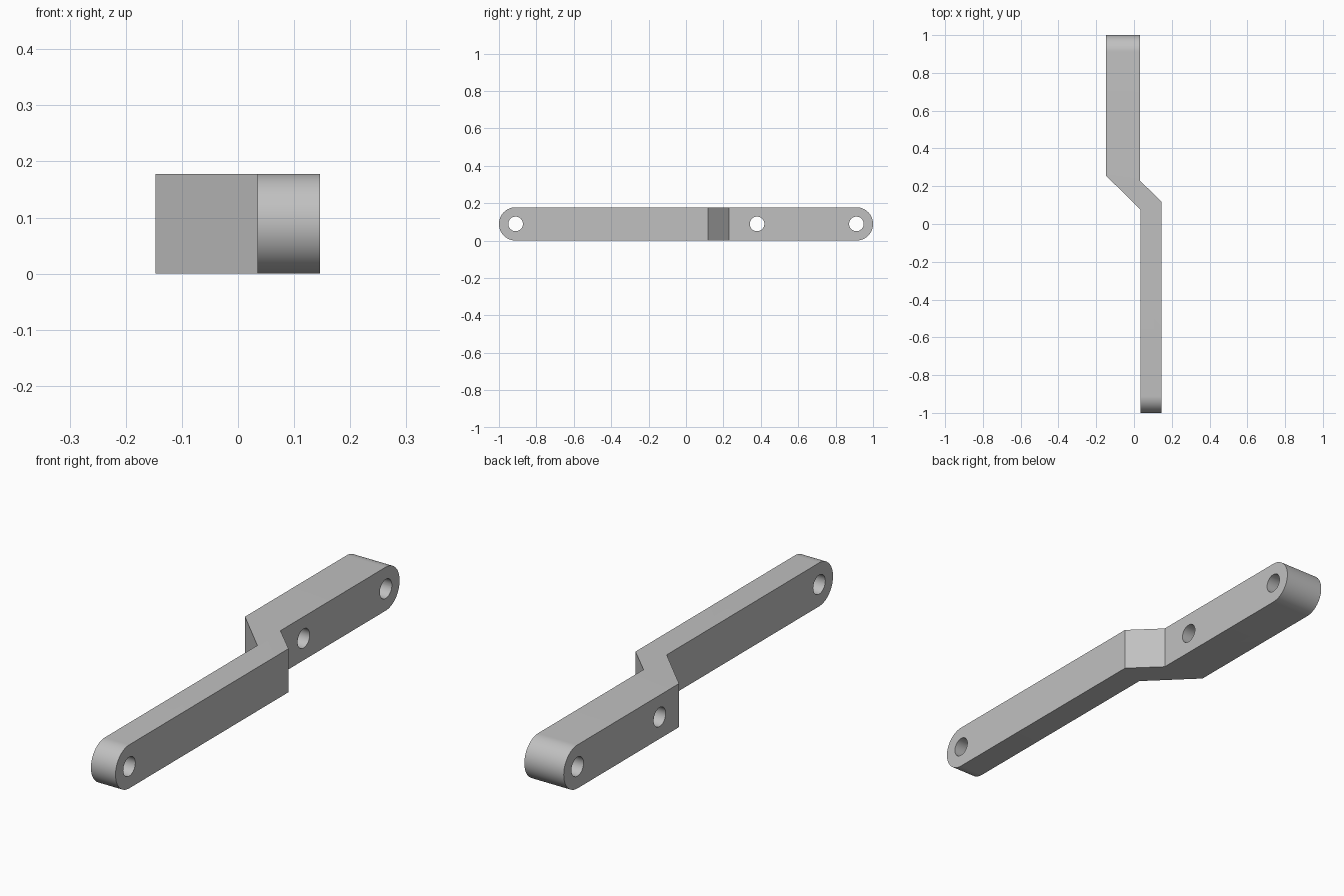
import bpy, bmesh
from math import sin, cos, pi
from mathutils import Vector

cube = bpy.data.objects.get("Cube")
if cube:
    bpy.data.objects.remove(cube, do_unlink=True)

RADIUS = 0.089          # half the bar height, also the end rounding
HOLE_RADIUS = 0.039
HOLES_Y = (-0.911, 0.38, 0.911)

grey = bpy.data.materials.new("plain grey")
grey.use_nodes = True
colour = (0.53, 0.53, 0.53, 1)
grey.diffuse_color = colour
grey.node_tree.nodes["Principled BSDF"].inputs["Base Color"].default_value = colour


def prism(name, points, direction):
    """Extrude a closed outline along a direction."""
    bm = bmesh.new()
    face = bm.faces.new([bm.verts.new(p) for p in points])
    out = bmesh.ops.extrude_face_region(bm, geom=[face])["geom"]
    verts = [g for g in out if isinstance(g, bmesh.types.BMVert)]
    bmesh.ops.translate(bm, verts=verts, vec=Vector(direction))
    bmesh.ops.recalc_face_normals(bm, faces=bm.faces)
    mesh = bpy.data.meshes.new(name)
    bm.to_mesh(mesh)
    bm.free()
    mesh.materials.append(grey)
    obj = bpy.data.objects.new(name, mesh)
    bpy.context.collection.objects.link(obj)
    return obj


def arc(y, radius, start, sweep, steps):
    """Points of an arc in the side plane, beside the bar."""
    angles = [start + sweep * i / steps for i in range(steps + 1)]
    return [(-0.5, y + radius * cos(a), RADIUS + radius * sin(a)) for a in angles]


def cut(target, cutter, operation):
    mod = target.modifiers.new("cut", "BOOLEAN")
    mod.operation = operation
    mod.solver = "EXACT"
    mod.object = cutter
    bpy.context.view_layer.objects.active = target
    bpy.ops.object.modifier_apply(modifier=mod.name)
    bpy.data.objects.remove(cutter, do_unlink=True)


# Cranked bar: plan outline, taller than needed before trimming
plan = [(-0.147, 1.1), (0.031, 1.1), (0.031, 0.23), (0.146, 0.118),
        (0.146, -1.1), (0.035, -1.1), (0.035, 0.075), (-0.147, 0.255)]
bar = prism("cranked_bar", [(x, y, -0.1) for x, y in plan], (0, 0, 0.4))

# Round both ends and trim to height
end = 1 - RADIUS
rounded = arc(end, RADIUS, -pi / 2, pi, 32) + arc(-end, RADIUS, pi / 2, pi, 32)
cut(bar, prism("rounded_profile", rounded, (1, 0, 0)), "INTERSECT")

# Cross holes
for y in HOLES_Y:
    circle = arc(y, HOLE_RADIUS, 0, 2 * pi, 40)[:-1]
    cut(bar, prism("hole_cutter", circle, (1, 0, 0)), "DIFFERENCE")

# Smooth the rounded ends and holes, keep the edges sharp
bpy.ops.object.select_all(action="DESELECT")
bar.select_set(True)
bpy.context.view_layer.objects.active = bar
bpy.ops.object.shade_smooth_by_angle(angle=pi / 6)
